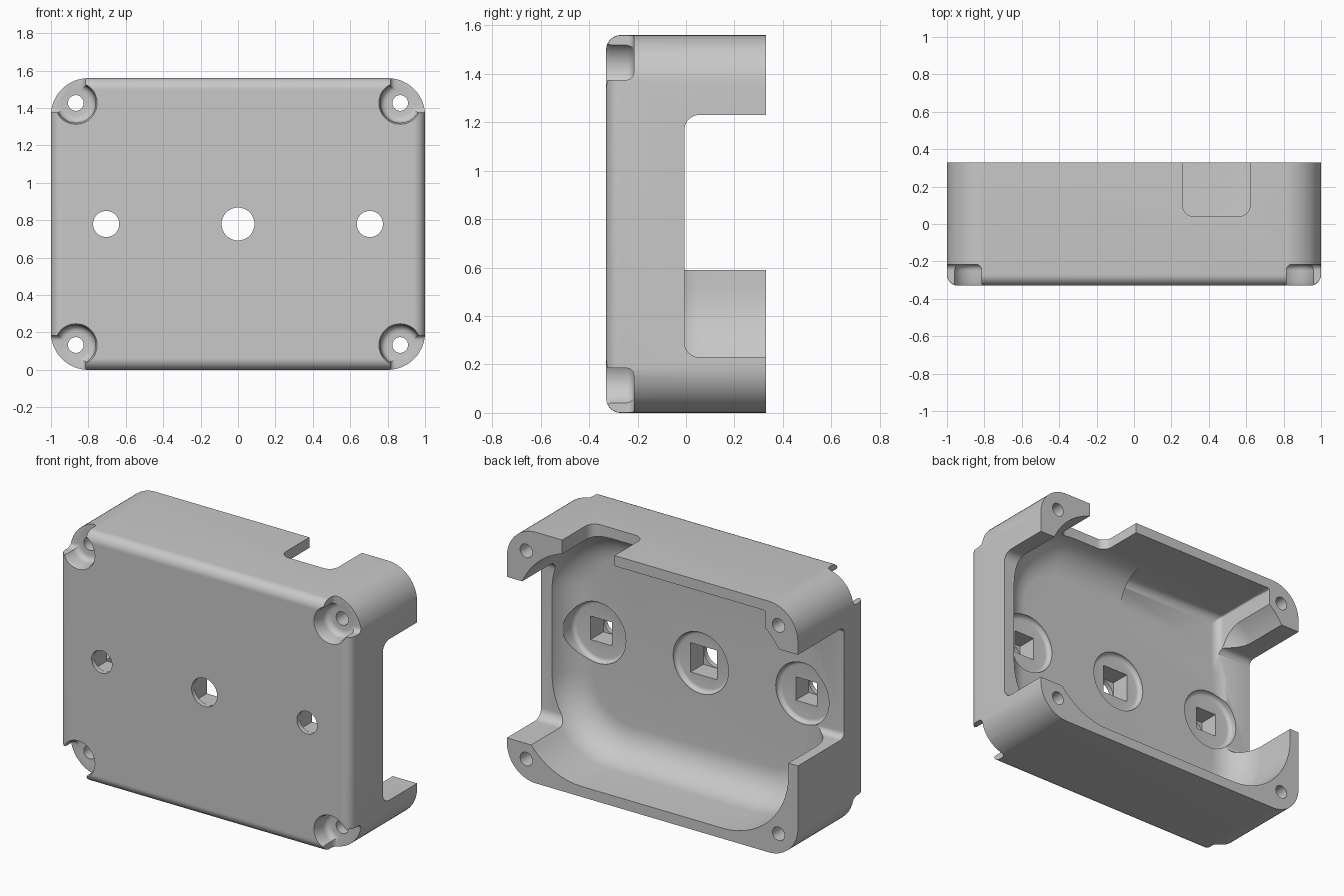
import bpy, bmesh, math

if "Cube" in bpy.data.objects:
    bpy.data.objects.remove(bpy.data.objects["Cube"])

W, D, H = 1.0, 0.33, 1.56      # half width, half depth, height

grey = bpy.data.materials.new("plain_grey")
grey.diffuse_color = (0.58, 0.58, 0.58, 1)
grey.use_nodes = True
grey.node_tree.nodes["Principled BSDF"].inputs["Base Color"].default_value = grey.diffuse_color


def rrect(u0, u1, v0, v1, r, n=10):
    """Rounded rectangle outline."""
    pts = []
    for cu, cv, a0 in ((u1 - r, v1 - r, 0), (u0 + r, v1 - r, 90),
                       (u0 + r, v0 + r, 180), (u1 - r, v0 + r, 270)):
        for i in range(n + 1):
            a = math.radians(a0 + 90 * i / n)
            pts.append((cu + r * math.cos(a), cv + r * math.sin(a)))
    return pts


def circle(cu, cv, r, n=48):
    return [(cu + r * math.cos(2 * math.pi * i / n),
             cv + r * math.sin(2 * math.pi * i / n)) for i in range(n)]


def loft(name, layers, axis="y"):
    """Closed solid through (outline, position along axis) layers."""
    place = {"x": lambda u, v, w: (w, u, v),
             "y": lambda u, v, w: (u, w, v),
             "z": lambda u, v, w: (u, v, w)}[axis]
    bm = bmesh.new()
    rings = [[bm.verts.new(place(u, v, w)) for u, v in pts] for pts, w in layers]
    n = len(rings[0])
    for a, b in zip(rings, rings[1:]):
        for i in range(n):
            j = (i + 1) % n
            bm.faces.new((a[i], a[j], b[j], b[i]))
    bm.faces.new(rings[0])
    bm.faces.new(rings[-1])
    bmesh.ops.recalc_face_normals(bm, faces=bm.faces)
    me = bpy.data.meshes.new(name)
    bm.to_mesh(me)
    bm.free()
    me.materials.append(grey)
    ob = bpy.data.objects.new(name, me)
    bpy.context.collection.objects.link(ob)
    return ob


def cut(body, cutter):
    cutter.hide_render = True
    bpy.context.view_layer.objects.active = body
    mod = body.modifiers.new("cut", "BOOLEAN")
    mod.operation = "DIFFERENCE"
    mod.solver = "EXACT"
    mod.object = cutter
    bpy.ops.object.modifier_apply(modifier=mod.name)
    bpy.data.objects.remove(cutter)


def inset_rect(d, r):
    return rrect(-W + d, W - d, d, H - d, r - d, 14)


# Outer shell with rounded front edge
layers = [(inset_rect(0, 0.2), D)]
for i in range(9):
    a = math.pi / 2 * i / 8
    layers.append((inset_rect(0.06 * (1 - math.cos(a)), 0.2), -D + 0.06 - 0.06 * math.sin(a)))
case = loft("enclosure_case", layers)

# Cavity with a wide fillet into the floor
FLOOR, FIL, WALL = -0.145, 0.2, 0.065
layers = [(inset_rect(WALL, 0.515), 0.5)]
for i in range(13):
    a = math.pi / 2 * i / 12
    layers.append((inset_rect(WALL + FIL * (1 - math.cos(a)), 0.515),
                   FLOOR + FIL * (1 - math.sin(a))))
cut(case, loft("cavity", layers))

# Squarer pocket in one half of the cavity ceiling, with a small floor fillet
layers = [(rrect(-0.775, -0.02, 1.0, H - WALL, 0.01, 3), 0.5)]
for i in range(6):
    a = math.pi / 2 * i / 5
    d = 0.05 * (1 - math.cos(a))
    layers.append((rrect(-0.775 + d, -0.02, 1.0, H - WALL - d, 0.01, 3),
                   FLOOR + 0.0005 + 0.05 * (1 - math.sin(a))))
cut(case, loft("ceiling_pocket", layers))

# Wall openings: right, left and top
cut(case, loft("right_notch", [(rrect(-0.006, 0.6, 0.23, 1.23, 0.06), w) for w in (0.6, 1.2)], "x"))
cut(case, loft("left_notch", [(rrect(-0.125, 0.6, 0.59, 1.28, 0.04), w) for w in (-1.2, -0.6)], "x"))
cut(case, loft("top_notch", [(rrect(0.26, 0.62, 0.04, 0.6, 0.06), w) for w in (1.3, 1.7)], "z"))

# Panel holes: round recess, square pocket, round opening
for x, r in ((-0.705, 0.07), (0, 0.088), (0.705, 0.07)):
    z = H / 2
    layers = [(circle(x, z, 0.19), 0.05)]
    for i in range(6):
        a = math.pi / 2 * i / 5
        layers.append((circle(x, z, 0.165 + 0.025 * math.cos(a)), -0.15 - 0.025 * math.sin(a)))
    cut(case, loft("recess", layers))
    s = r + 0.003
    square = [(x - s, z - s), (x + s, z - s), (x + s, z + s), (x - s, z + s)]
    cut(case, loft("square_pocket", [(square, -0.1), (square, -0.3)]))
    cut(case, loft("round_hole", [(circle(x, z, r), -0.1), (circle(x, z, r), -0.5)]))

# Corner screw pockets and through holes
for sx in (-1, 1):
    for top in (False, True):
        x, z = sx * 0.867, H - 0.133 if top else 0.133
        # Round seat, flared at the mouth and filleted at the bottom
        layers = [(circle(x, z, 0.114), -0.5), (circle(x, z, 0.114), -0.33),
                  (circle(x, z, 0.106), -0.31)]
        for i in range(6):
            a = math.pi / 2 * i / 5
            layers.append((circle(x, z, 0.071 + 0.035 * math.cos(a)), -0.25 + 0.035 * math.sin(a)))
        cut(case, loft("screw_seat", layers))
        # Open outer corner
        u = sorted((sx * 0.815, sx * 1.3))
        v = (H - 0.185, H + 0.3) if top else (-0.3, 0.185)
        layers = [(rrect(*u, *v, 0.05), -0.5)]
        for i in range(6):
            a = math.pi / 2 * i / 5
            d = 0.03 * (1 - math.cos(a))
            layers.append((rrect(u[0] + d, u[1] - d, v[0] + d, v[1] - d, 0.05 - d),
                           -0.2455 + 0.03 * math.sin(a)))
        cut(case, loft("corner_relief", layers))
        cut(case, loft("screw_hole", [(circle(x, z, 0.042, 32), w) for w in (-0.5, 0.5)]))

# Smooth the curves, keep the edges sharp
bpy.ops.object.select_all(action="DESELECT")
case.select_set(True)
bpy.context.view_layer.objects.active = case
bpy.ops.object.shade_smooth_by_angle(angle=math.radians(30))
